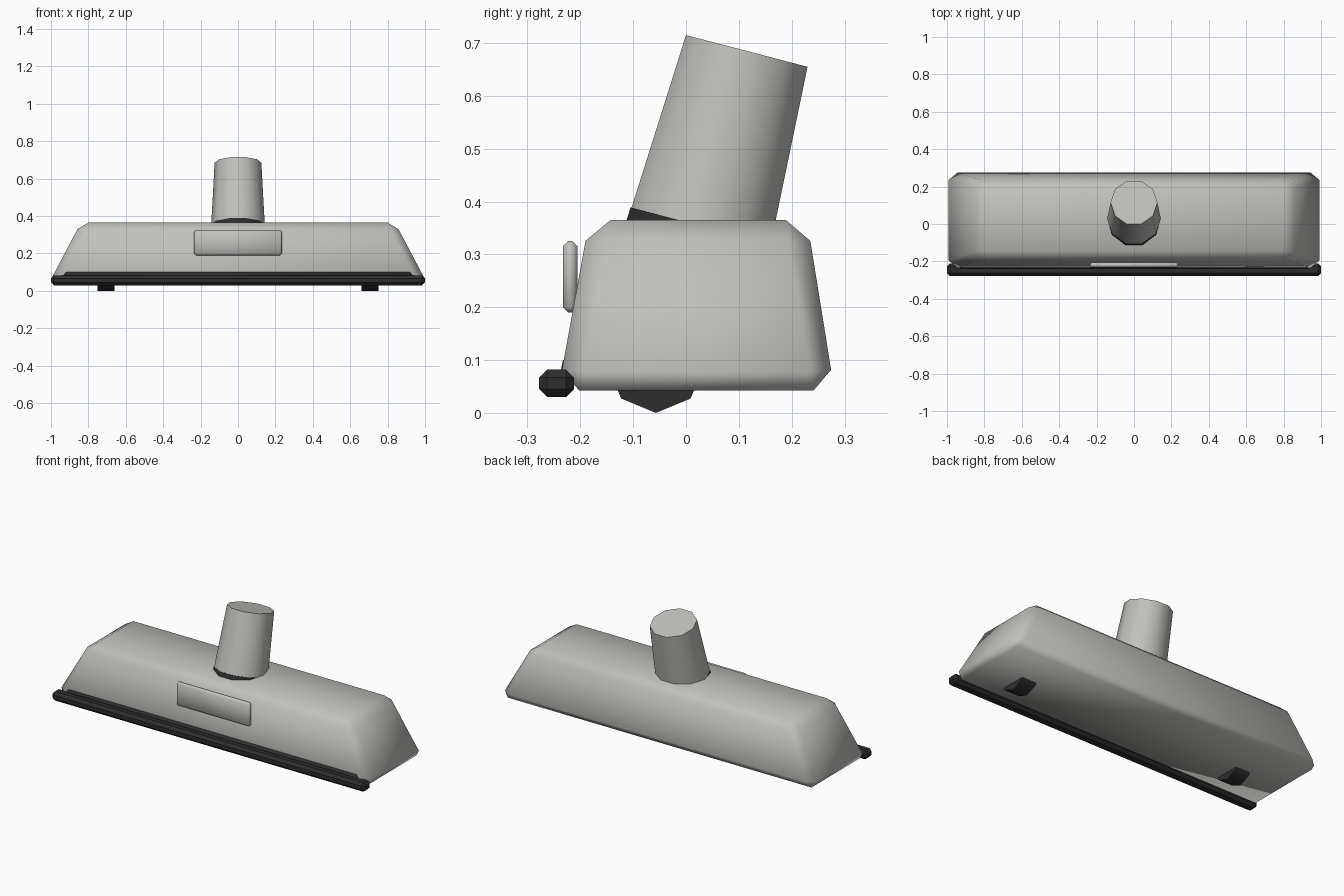
import bpy
import bmesh
import math
from mathutils import Matrix, Vector

cube = bpy.data.objects.get("Cube")
if cube:
    bpy.data.objects.remove(cube, do_unlink=True)


def make_material(name, color):
    mat = bpy.data.materials.new(name)
    mat.use_nodes = True
    mat.diffuse_color = color
    mat.node_tree.nodes["Principled BSDF"].inputs["Base Color"].default_value = color
    return mat


GREY = make_material("light grey plastic", (0.53, 0.53, 0.505, 1))
BLACK = make_material("black rubber", (0.027, 0.027, 0.027, 1))


def finish(name, bm, mat, bevel=0, angle=180):
    """Turn a bmesh into a shaded object with an optional chamfer."""
    bmesh.ops.recalc_face_normals(bm, faces=bm.faces)
    if bevel:
        bmesh.ops.bevel(bm, geom=bm.edges[:], offset=bevel, segments=1,
                        affect='EDGES', profile=0.5)
    mesh = bpy.data.meshes.new(name)
    bm.to_mesh(mesh)
    bm.free()
    mesh.materials.append(mat)
    obj = bpy.data.objects.new(name, mesh)
    bpy.context.collection.objects.link(obj)
    bpy.ops.object.select_all(action='DESELECT')
    obj.select_set(True)
    bpy.context.view_layer.objects.active = obj
    if angle < 180:
        bpy.ops.object.shade_smooth_by_angle(angle=math.radians(angle))
    else:
        bpy.ops.object.shade_smooth()
    return obj


def tapered_box(name, mat, bottom, top, **options):
    """Box between two levels, each given as (half width, y front, y back, z)."""
    bm = bmesh.new()
    bmesh.ops.create_cube(bm, size=2)
    for v in bm.verts:
        half, front, back, z = top if v.co.z > 0 else bottom
        v.co = (half * v.co.x, back if v.co.y > 0 else front, z)
    return finish(name, bm, mat, **options)


# Wide floor head with sloping walls
tapered_box("head_body", GREY, (1.01, -0.242, 0.281, 0.042),
            (0.84, -0.183, 0.229, 0.365), bevel=0.04)

# Dark strip lying along the foot of the front wall
tapered_box("front_seal", BLACK, (0.945, -0.239, -0.21, 0.07),
            (0.92, -0.233, -0.21, 0.1))

# Rubber bumper along the front edge
tapered_box("bumper", BLACK, (1, -0.278, -0.212, 0.03),
            (1, -0.278, -0.212, 0.082), bevel=0.015, angle=30)

# Blank panel on the front wall
tapered_box("front_panel", GREY, (0.235, -0.233, -0.205, 0.19),
            (0.235, -0.233, -0.205, 0.325), bevel=0.01, angle=50)

# Leaning tube socket, with a dark collar where it enters the head
LEAN = Matrix.Rotation(-0.255, 4, 'X')
AXIS = LEAN @ Vector((0, 0, 1))
TUBE_TOP = Vector((0, 0.115, 0.685))


def tube(name, mat, start, end, extra=0):
    """Ten-sided cone section, measured down the axis from the tube's top."""
    bm = bmesh.new()
    centre = TUBE_TOP - AXIS * (start + end) / 2
    spin = Matrix.Rotation(math.pi / 10, 4, 'Z')
    bmesh.ops.create_cone(
        bm, cap_ends=True, segments=10, depth=end - start,
        radius1=0.125 + 0.053 * end + extra,
        radius2=0.125 + 0.053 * start + extra,
        matrix=Matrix.Translation(centre) @ LEAN @ spin)
    return finish(name, bm, mat, angle=40)


tube("tube_socket", GREY, 0, 0.4)
tube("tube_collar", BLACK, 0.342, 0.42, extra=0.002)

# Pair of small wheels sunk into the underside
for side, x in (("left", 0.705), ("right", -0.705)):
    bm = bmesh.new()
    bmesh.ops.create_cone(
        bm, cap_ends=True, segments=8, depth=0.09, radius1=0.093, radius2=0.093,
        matrix=Matrix.Translation((x, -0.057, 0.093)) @ Matrix.Rotation(math.pi / 2, 4, 'Y'))
    finish(side + "_wheel", bm, BLACK, angle=50)
